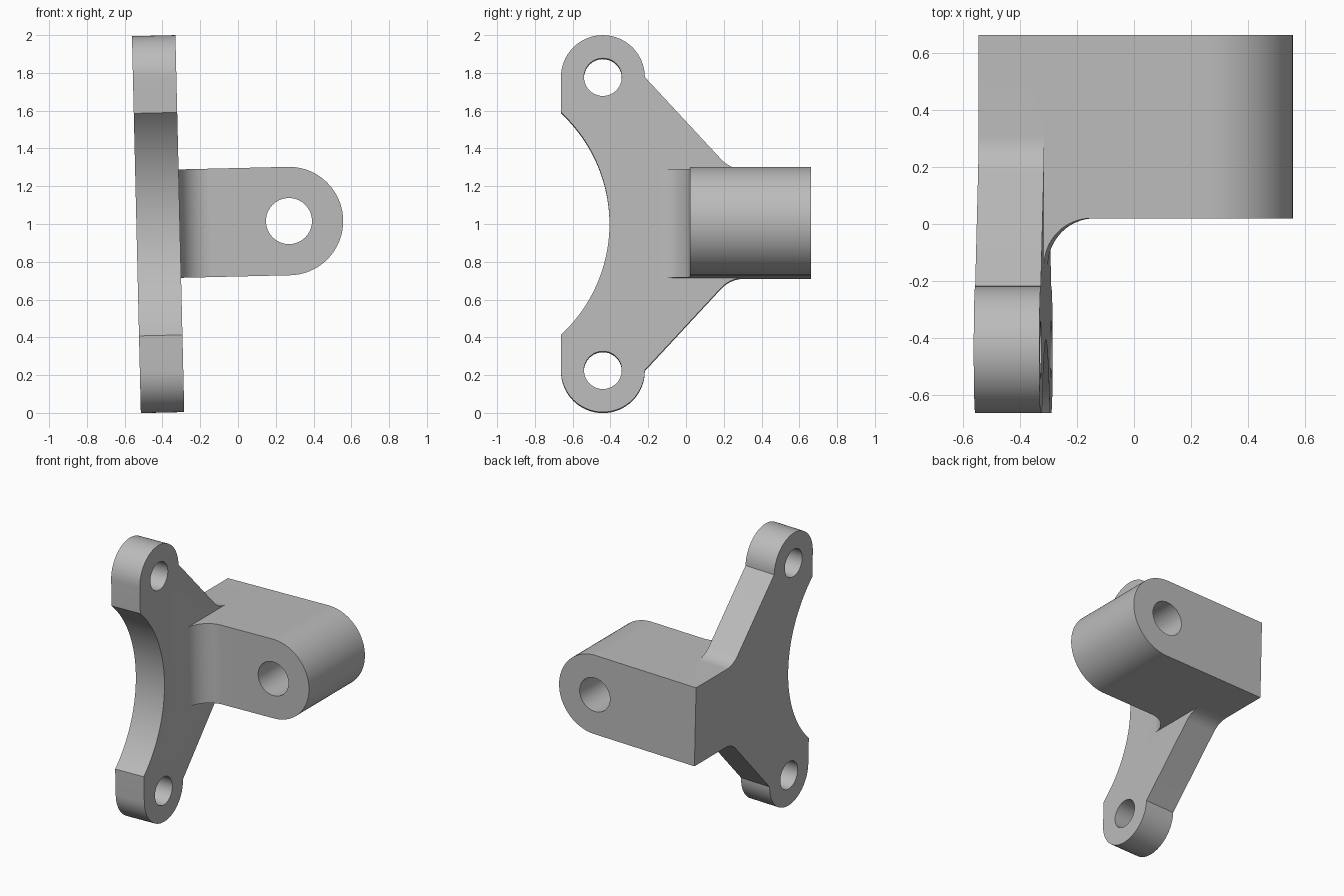
import bpy
import bmesh
from math import sin, cos, pi, radians, asin, atan2
from mathutils import Vector, Matrix

if "Cube" in bpy.data.objects:
    bpy.data.objects.remove(bpy.data.objects["Cube"])

steel = bpy.data.materials.new("plain_grey")
steel.use_nodes = True
grey = (0.5, 0.5, 0.5, 1)
steel.diffuse_color = grey
steel.node_tree.nodes["Principled BSDF"].inputs["Base Color"].default_value = grey

# Main dimensions
THICK, DEPTH = 0.23, 0.662
LUG_Y, LUG_Z, LUG_R, LUG_HOLE = -0.44, 0.776, 0.222, 0.1
BOSS_X, BOSS_R, BOSS_HOLE = 0.578, 0.287, 0.122
ARM_FRONT, ARM_FILLET = 0.02, 0.165


def arc(cx, cy, r, start, end, n=24):
    """Points on an arc, angles in radians."""
    steps = [start + (end - start) * i / n for i in range(n + 1)]
    return [(cx + r * cos(a), cy + r * sin(a)) for a in steps]


def prism(name, points, place, low, high):
    """Extrude a closed profile; place(a, b, t) maps it into space."""
    bm = bmesh.new()
    face = bm.faces.new([bm.verts.new(place(a, b, low)) for a, b in points])
    shift = Vector(place(0, 0, high)) - Vector(place(0, 0, low))
    new = bmesh.ops.extrude_face_region(bm, geom=[face])["geom"]
    bmesh.ops.translate(bm, vec=shift, verts=[v for v in new if isinstance(v, bmesh.types.BMVert)])
    bmesh.ops.recalc_face_normals(bm, faces=bm.faces)
    mesh = bpy.data.meshes.new(name)
    bm.to_mesh(mesh)
    bm.free()
    mesh.materials.append(steel)
    obj = bpy.data.objects.new(name, mesh)
    bpy.context.collection.objects.link(obj)
    return obj


def combine(obj, other, operation):
    """Apply an exact boolean and discard the helper."""
    mod = obj.modifiers.new(operation, "BOOLEAN")
    mod.operation, mod.solver, mod.object = operation, "EXACT", other
    bpy.context.view_layer.update()
    graph = bpy.context.evaluated_depsgraph_get()
    result = bpy.data.meshes.new_from_object(obj.evaluated_get(graph))
    obj.modifiers.clear()
    obj.data = result
    bpy.data.objects.remove(other)


def along_x(a, b, t):
    return (t, a, b)


def along_y(a, b, t):
    return (a, t, b)


def along_z(a, b, t):
    return (a, b, t)


# Mounting plate: upper half of the outline, then mirrored
scoop_r, scoop_half = 0.8035, 0.589
scoop_y = -0.405 - scoop_r
half_angle = asin(scoop_half / scoop_r)
scoop = arc(scoop_y, 0, scoop_r, 0, half_angle, 20)
lug = arc(LUG_Y, LUG_Z, LUG_R, pi, 0, 32)
slope = atan2(0.434, 0.402)
web_r = 0.17
web = arc(0.31, BOSS_R + web_r, web_r, -pi / 2 - slope, -pi / 2, 10)
upper = scoop[1:] + lug + web + [(DEPTH, BOSS_R)]
outline = [scoop[0]] + upper + [(y, -z) for y, z in reversed(upper)]
bracket = prism("bracket", outline, along_x, -THICK, 0)

# Arm: filleted L seen from above, trimmed to a rounded end
root = -0.1
l_shape = [(root, ARM_FRONT - ARM_FILLET)]
l_shape += arc(ARM_FILLET, ARM_FRONT - ARM_FILLET, ARM_FILLET, pi, pi / 2, 16)
l_shape += [(1, ARM_FRONT), (1, DEPTH), (root, DEPTH)]
arm = prism("arm", l_shape, along_z, -0.4, 0.4)
stadium = [(-0.2, -BOSS_R)] + arc(BOSS_X, 0, BOSS_R, -pi / 2, pi / 2, 40) + [(-0.2, BOSS_R)]
combine(arm, prism("arm_trim", stadium, along_y, -1, 1), "INTERSECT")
combine(bracket, arm, "UNION")

# Through holes
for side in (-1, 1):
    circle = arc(LUG_Y, side * LUG_Z, LUG_HOLE, 0, 2 * pi, 40)[:-1]
    combine(bracket, prism("lug_hole", circle, along_x, -0.4, 0.2), "DIFFERENCE")
circle = arc(BOSS_X, 0, BOSS_HOLE, 0, 2 * pi, 40)[:-1]
combine(bracket, prism("boss_hole", circle, along_y, -1, 1), "DIFFERENCE")

# Slight lean of the whole part
bracket.data.transform(Matrix.Translation((-0.308, 0, 1.002)) @ Matrix.Rotation(-0.0235, 4, "Y"))

bpy.ops.object.select_all(action="DESELECT")
bracket.select_set(True)
bpy.context.view_layer.objects.active = bracket
bpy.ops.object.shade_smooth_by_angle(angle=radians(25))
